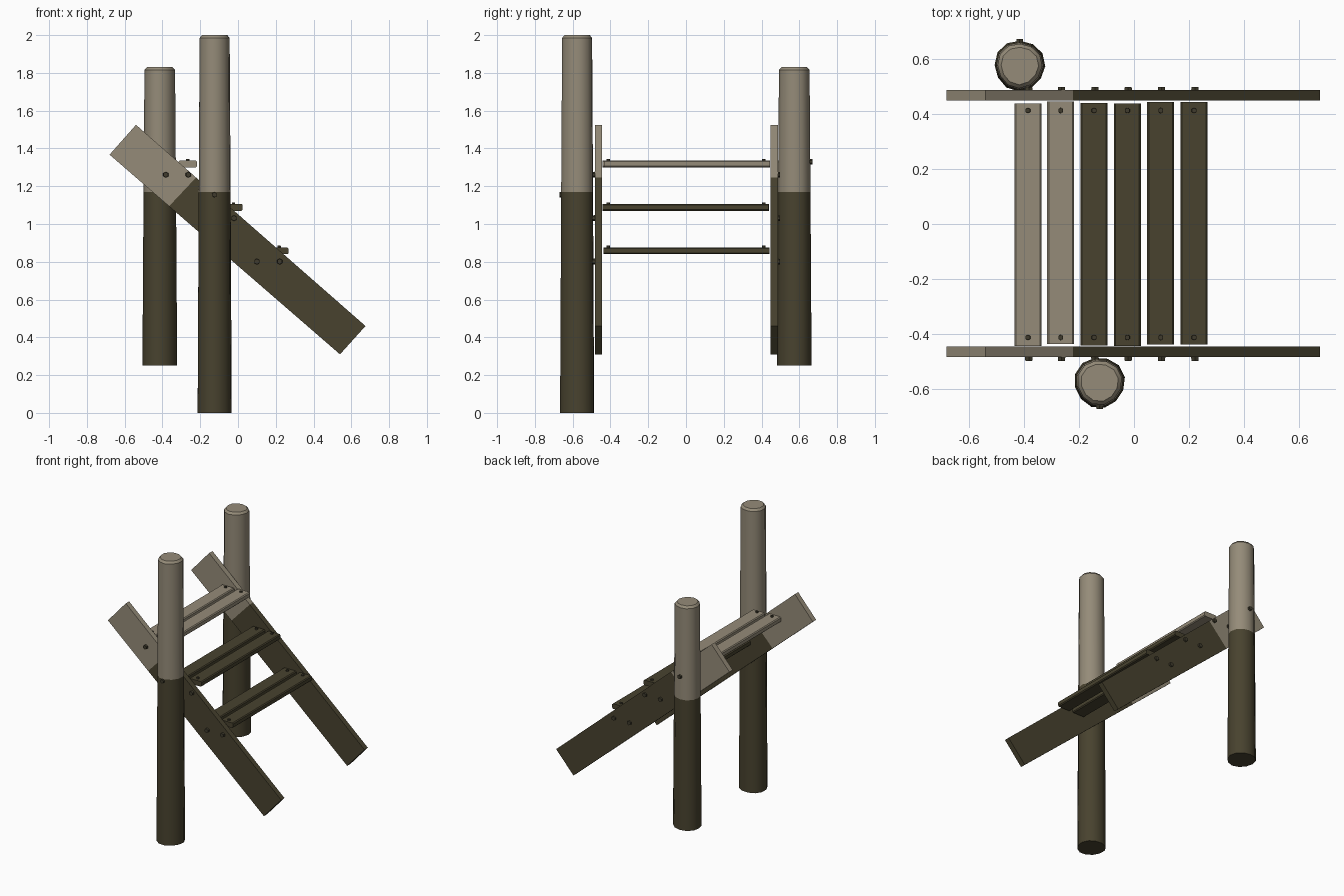
import bpy, bmesh, math
from mathutils import Vector, Matrix

if "Cube" in bpy.data.objects:
    bpy.data.objects.remove(bpy.data.objects["Cube"])


def material(name, rgb):
    m = bpy.data.materials.new(name)
    m.diffuse_color = (*rgb, 1)
    m.use_nodes = True
    m.node_tree.nodes["Principled BSDF"].inputs["Base Color"].default_value = m.diffuse_color
    return m


LIGHT = material("light weathered wood", (0.30, 0.26, 0.19))
DARK = material("dark stained wood", (0.065, 0.055, 0.028))
METAL = material("dark bolt metal", (0.05, 0.044, 0.026))


def finish(name, bm, mats, smooth=False):
    bmesh.ops.recalc_face_normals(bm, faces=bm.faces[:])
    me = bpy.data.meshes.new(name)
    bm.to_mesh(me)
    bm.free()
    for m in mats:
        me.materials.append(m)
    ob = bpy.data.objects.new(name, me)
    bpy.context.collection.objects.link(ob)
    if smooth:
        bpy.ops.object.select_all(action='DESELECT')
        ob.select_set(True)
        bpy.context.view_layer.objects.active = ob
        bpy.ops.object.shade_smooth_by_angle(angle=math.radians(35))
    return ob


def post(name, x, y, z0, z1, split, turn):
    # tapered log: stacked, slightly lumpy rings, dark below the split height
    bm = bmesh.new()
    n = 12
    levels = [(z0, 0.092), (split, 0.086), (z1 - 0.015, 0.081), (z1, 0.068)]
    rings = []
    for z, r in levels:
        ring = []
        for i in range(n):
            a = turn + 2 * math.pi * i / n
            rr = r * (1 + 0.025 * math.sin(3 * a + turn))
            ring.append(bm.verts.new((x + rr * math.cos(a), y + rr * math.sin(a), z)))
        rings.append(ring)
    for k in range(len(rings) - 1):
        for i in range(n):
            j = (i + 1) % n
            f = bm.faces.new((rings[k][i], rings[k][j], rings[k + 1][j], rings[k + 1][i]))
            f.material_index = 1 if k == 0 else 0
    bm.faces.new(rings[0]).material_index = 1
    bm.faces.new(rings[-1])
    finish(name, bm, [LIGHT, DARK], True)


def rail(name, y0, y1):
    # sloping plank with a square-cut colour change near the upper end
    bm = bmesh.new()
    top = [(-0.54, 1.525), (-0.222, 1.246), (0.675, 0.46)]
    low = [(-0.68, 1.367), (-0.365, 1.094), (0.54, 0.31)]
    v = [[[bm.verts.new((x, y, z)) for x, z in edge] for edge in (top, low)] for y in (y0, y1)]
    for k in range(2):
        quads = [(v[s][0][k], v[s][0][k + 1], v[s][1][k + 1], v[s][1][k]) for s in (0, 1)]
        quads += [(v[0][e][k], v[0][e][k + 1], v[1][e][k + 1], v[1][e][k]) for e in (0, 1)]
        end = 2 * k
        quads.append((v[0][0][end], v[0][1][end], v[1][1][end], v[1][0][end]))
        for q in quads:
            bm.faces.new(q).material_index = k
    finish(name, bm, [LIGHT, DARK])


def tread(name, x, z, y, mat):
    bm = bmesh.new()
    bmesh.ops.create_cube(bm, size=1, matrix=Matrix.Translation((x, y, z)) @ Matrix.Diagonal((0.098, 0.88, 0.036, 1)))
    # softened long edges
    long_edges = [e for e in bm.edges if abs(e.verts[0].co.y - e.verts[1].co.y) > 0.5]
    bmesh.ops.bevel(bm, geom=long_edges, offset=0.006, segments=1, affect='EDGES')
    finish(name, bm, [mat])


def bolt(name, start, end, r, sides=6):
    # head drawn between two points, slightly narrower at the outer end
    a, b = Vector(start), Vector(end)
    d = b - a
    m = Matrix.Translation((a + b) / 2) @ d.to_track_quat('Z', 'Y').to_matrix().to_4x4()
    bm = bmesh.new()
    bmesh.ops.create_cone(bm, cap_ends=True, segments=sides, radius1=r, radius2=r * 0.85,
                          depth=d.length, matrix=m)
    finish(name, bm, [METAL])


# posts with their fixing bolts
post("front_post", -0.125, -0.575, 0, 2.0, 1.17, 0.2)
post("back_post", -0.415, 0.575, 0.25, 1.83, 1.17, 0.5)
bolt("front_post_bolt", (-0.125, -0.64, 1.155), (-0.125, -0.671, 1.155), 0.016)
bolt("back_post_bolt", (-0.415, 0.64, 1.33), (-0.415, 0.671, 1.33), 0.016)

# side rails
rail("front_rail", -0.482, -0.445)
rail("back_rail", 0.448, 0.486)

# treads in pairs, each with top screws and bolts through the rails
xs = [-0.385, -0.266, -0.145, -0.024, 0.097, 0.218]
ys = [-0.002, 0.005, -0.001, -0.002, 0.003, 0.003]
for i, (x, y) in enumerate(zip(xs, ys)):
    z = (1.318, 1.088, 0.858)[i // 2]
    tread(f"tread_{i + 1}", x, z, y, LIGHT if i < 2 else DARK)
    for side, tag in ((-1, "front"), (1, "back")):
        bolt(f"tread_screw_{tag}_{i + 1}", (x, side * 0.412, z + 0.01), (x, side * 0.412, z + 0.027), 0.011)
        bolt(f"rail_bolt_{tag}_{i + 1}", (x + 0.003, side * 0.47, z - 0.057),
             (x + 0.003, side * 0.497, z - 0.057), 0.017)
